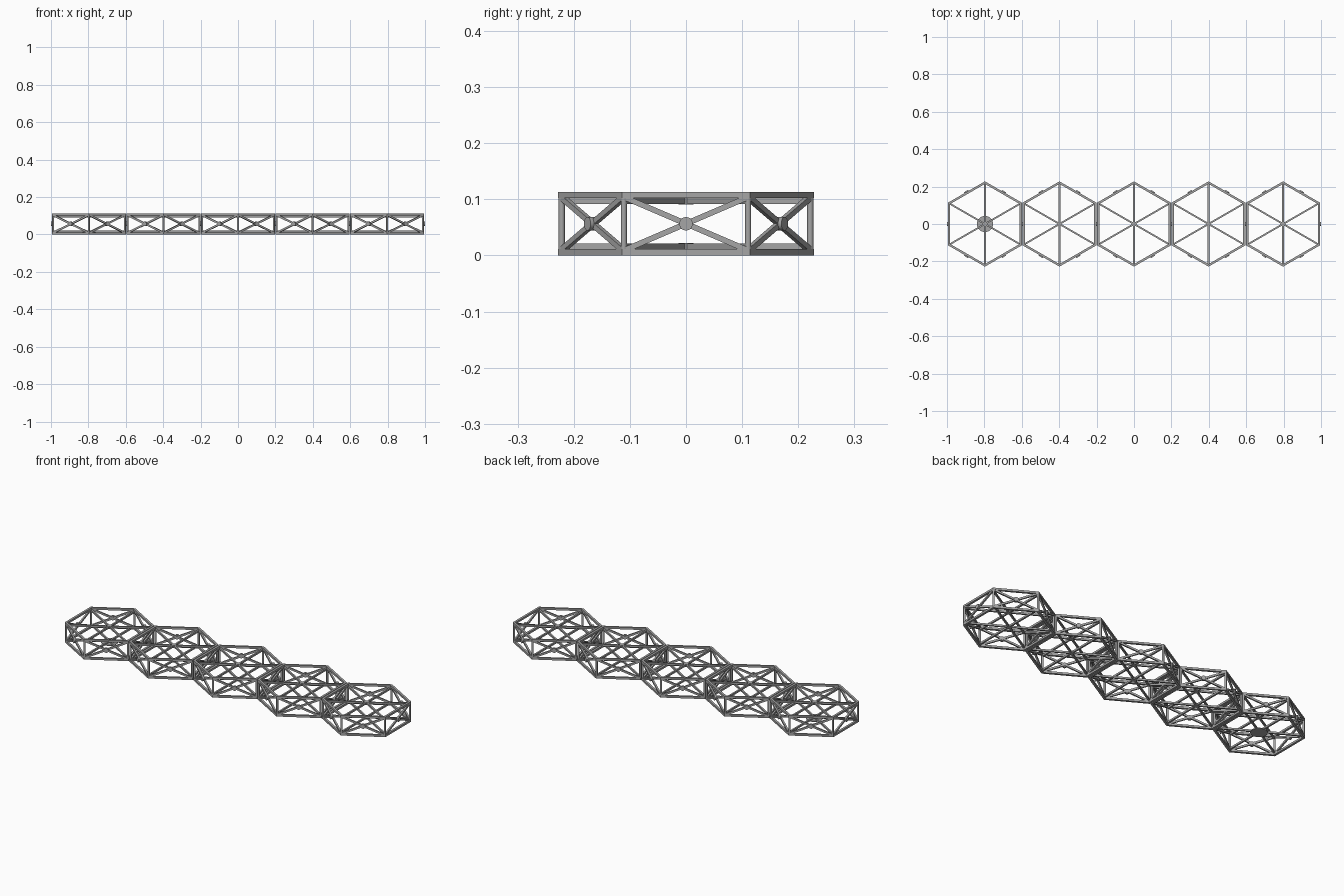
import bpy, bmesh, math
from mathutils import Vector, Matrix

if "Cube" in bpy.data.objects:
    bpy.data.objects.remove(bpy.data.objects["Cube"], do_unlink=True)

HEIGHT = 0.113      # total height of a cell
BAR = 0.011         # bar thickness
OUTER = 0.228       # outer corner radius of the hexagon
POST_R = 0.2215     # radius of the post centres
MID = 0.1918        # distance of the side panels from the cell centre
SPACING = 0.3985
UP = Vector((0, 0, 1))

steel = bpy.data.materials.new("steel grey")
steel.use_nodes = True
grey = (0.38, 0.38, 0.38, 1)
steel.diffuse_color = grey
steel.node_tree.nodes["Principled BSDF"].inputs["Base Color"].default_value = grey


def polar(radius, degrees, z=0.0):
    a = math.radians(degrees)
    return Vector((radius * math.cos(a), radius * math.sin(a), z))


def add_bar(bm, a, b, side, width, depth):
    """Square bar from a to b; depth is measured along side."""
    along = (b - a).normalized()
    across = along.cross(side).normalized()
    frame = Matrix((across, side, along)).transposed().to_4x4()
    size = Matrix.Diagonal((width, depth, (b - a).length, 1))
    bmesh.ops.create_cube(bm, size=1, matrix=Matrix.Translation((a + b) / 2) @ frame @ size)


def add_rod(bm, a, b, radius, sides=20):
    turn = (b - a).to_track_quat("Z", "Y").to_matrix().to_4x4()
    bmesh.ops.create_cone(bm, cap_ends=True, segments=sides, radius1=radius, radius2=radius,
                          depth=(b - a).length, matrix=Matrix.Translation((a + b) / 2) @ turn)


def add_ring(bm, z0, z1):
    """Mitred hexagonal frame."""
    inner = OUTER - 0.012 / math.cos(math.pi / 6)
    loops = [[bm.verts.new(polar(r, 30 + 60 * i, z)) for i in range(6)]
             for r, z in ((OUTER, z0), (OUTER, z1), (inner, z1), (inner, z0))]
    for k in range(4):
        p, q = loops[k], loops[(k + 1) % 4]
        for i in range(6):
            j = (i + 1) % 6
            bm.faces.new((p[i], p[j], q[j], q[i]))


def finish(bm, name):
    bmesh.ops.recalc_face_normals(bm, faces=bm.faces)
    mesh = bpy.data.meshes.new(name)
    bm.to_mesh(mesh)
    bm.free()
    mesh.materials.append(steel)
    obj = bpy.data.objects.new(name, mesh)
    bpy.context.collection.objects.link(obj)
    return obj


# Top and bottom hexagon frames
rings = bmesh.new()
add_ring(rings, 0, BAR)
add_ring(rings, HEIGHT - BAR, HEIGHT)

# Corner posts
posts = bmesh.new()
for i in range(6):
    add_rod(posts, polar(POST_R, 30 + 60 * i, BAR / 2),
            polar(POST_R, 30 + 60 * i, HEIGHT - BAR / 2), BAR / 2, 12)

# Spokes crossing each hexagon, just inside the frames
spokes = bmesh.new()
hubs = bmesh.new()
for z in (BAR * 1.45, HEIGHT - BAR * 1.45):
    for i in range(3):
        add_bar(spokes, polar(POST_R, 30 + 60 * i, z), polar(POST_R, 210 + 60 * i, z),
                UP, 0.009, 0.01)
    add_rod(hubs, Vector((0, 0, z - 0.006)), Vector((0, 0, z + 0.006)), 0.013)

# Crossed braces and round joints on all six sides
braces = bmesh.new()
joints = bmesh.new()
for i in range(6):
    normal = polar(1, 60 * i)
    left, right = polar(POST_R, 60 * i - 30), polar(POST_R, 60 * i + 30)
    low, high = UP * 0.009, UP * (HEIGHT - 0.009)
    add_bar(braces, left + low, right + high, normal, 0.01, 0.009)
    add_bar(braces, left + high, right + low, normal, 0.01, 0.009)
    middle = UP * HEIGHT / 2
    add_rod(joints, normal * (MID - 0.003) + middle, normal * 0.203 + middle, 0.012)

parts = [finish(rings, "hexagon_frames"), finish(posts, "corner_posts"),
         finish(spokes, "spokes"), finish(hubs, "spoke_hubs"),
         finish(braces, "cross_braces"), finish(joints, "brace_joints")]

# Round plate under one end cell
plate_mesh = bmesh.new()
add_rod(plate_mesh, Vector((0, 0, 0.009)), Vector((0, 0, 0.013)), 0.043, 32)
plate = finish(plate_mesh, "base_plate")
plate.location.x = -2 * SPACING

# Smooth the round parts
bpy.ops.object.select_all(action="DESELECT")
for obj in (parts[1], parts[3], parts[5], plate):
    obj.select_set(True)
bpy.context.view_layer.objects.active = plate
bpy.ops.object.shade_smooth_by_angle(angle=math.radians(35))

# Repeat the cell along the row
for part in parts:
    name = part.name
    part.name = name + "_1"
    part.location.x = -2 * SPACING
    for n in range(1, 5):
        copy = part.copy()
        copy.name = f"{name}_{n + 1}"
        copy.location.x = (n - 2) * SPACING
        bpy.context.collection.objects.link(copy)
